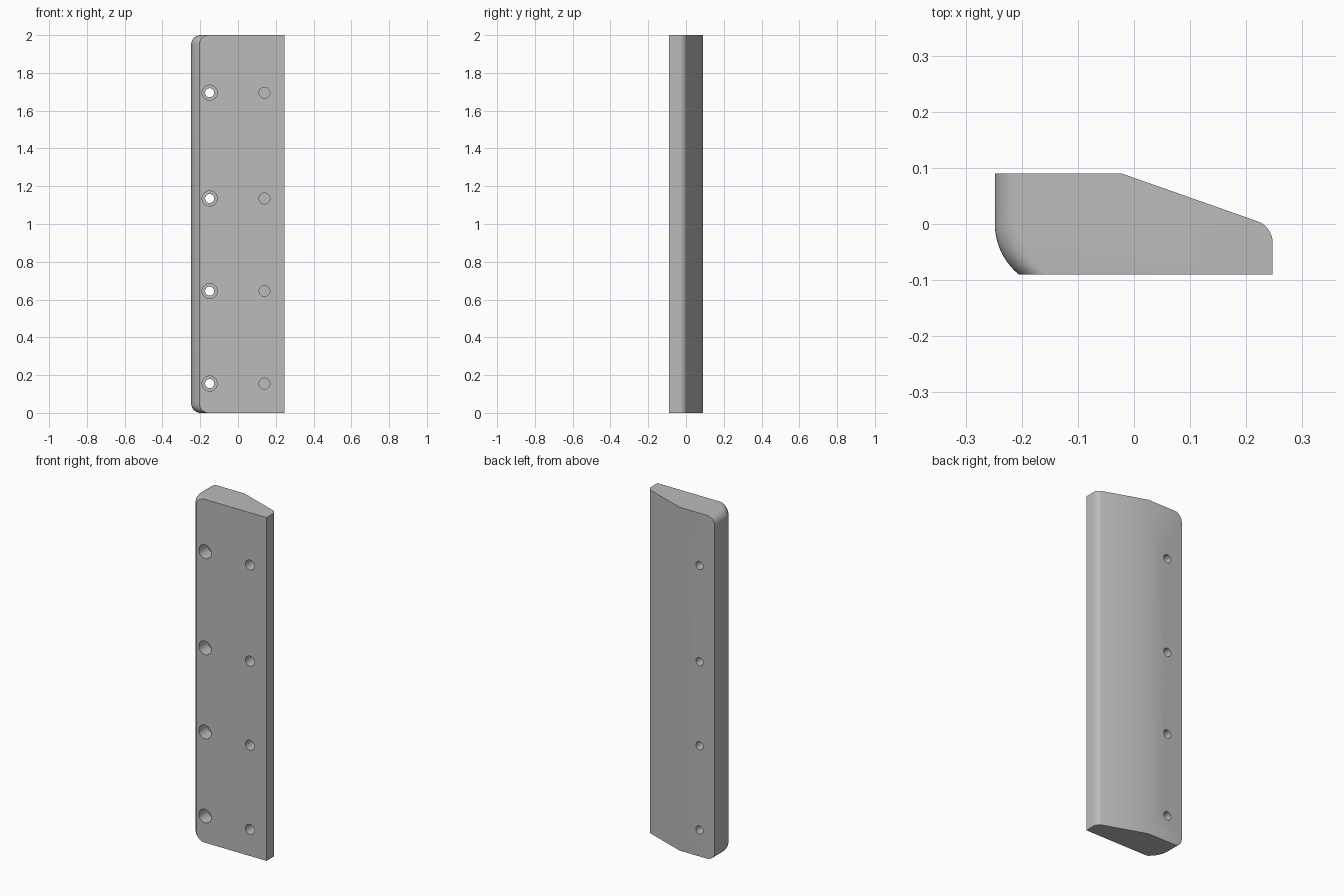
import bpy
import bmesh
from math import sin, cos, pi, radians
from mathutils import Matrix, Vector

HEIGHT = 2.0
BACK, FRONT = 0.09, -0.09
LEFT_X, RIGHT_X = -0.248, 0.247
CORNER = 0.05          # rounding of the two outer corners
HOLE_HEIGHTS = (0.155, 0.645, 1.135, 1.695)

cube = bpy.data.objects.get("Cube")
if cube:
    bpy.data.objects.remove(cube, do_unlink=True)

grey = bpy.data.materials.new("plain grey")
grey.use_nodes = True
colour = (0.5, 0.5, 0.5, 1)
grey.diffuse_color = colour
grey.node_tree.nodes["Principled BSDF"].inputs["Base Color"].default_value = colour


def new_object(name, bm):
    bmesh.ops.recalc_face_normals(bm, faces=bm.faces)
    mesh = bpy.data.meshes.new(name)
    bm.to_mesh(mesh)
    bm.free()
    mesh.materials.append(grey)
    obj = bpy.data.objects.new(name, mesh)
    bpy.context.collection.objects.link(obj)
    return obj


def arc(cx, cy, r, start, end, steps):
    angles = [radians(start + (end - start) * i / steps) for i in range(steps + 1)]
    return [(cx + r * cos(a), cy + r * sin(a)) for a in angles]


# Cross-section: the rounded outer edge slides inward near both ends
outer_edge = [(LEFT_X, BACK)] + arc(LEFT_X + 0.116, 0, 0.116, 180, 231, 10)
outer_edge[-1] = (outer_edge[-1][0], FRONT)
inner_edge = [(RIGHT_X, FRONT)] + arc(RIGHT_X - 0.04, -0.033, 0.04, 0, 70.4, 8)
inner_edge.append((-0.022, BACK))


def section(shift):
    return [(x + shift, y) for x, y in outer_edge] + inner_edge


# Stack of sections from bottom to top
steps = 10
angles = [pi / 2 * i / steps for i in range(steps + 1)]
bottom = [(CORNER * (1 - cos(a)), CORNER * (1 - sin(a))) for a in angles]
bottom.reverse()
levels = bottom + [(s, HEIGHT - z) for s, z in reversed(bottom)]

bm = bmesh.new()
rings = [[bm.verts.new((x, y, z)) for x, y in section(s)] for s, z in sorted(levels, key=lambda l: l[1])]
for low, high in zip(rings, rings[1:]):
    for i in range(len(low)):
        j = (i + 1) % len(low)
        bm.faces.new((low[i], low[j], high[j], high[i]))
bm.faces.new(rings[0])
bm.faces.new(rings[-1])
# Merge the strips of the flat faces
bmesh.ops.dissolve_limit(bm, angle_limit=radians(0.1), verts=bm.verts, edges=bm.edges)
panel = new_object("drilled_panel", bm)


# Drill cutters along y
def drill(bm, x, z, radius, y0, y1):
    turn = Matrix.Translation(Vector((x, (y0 + y1) / 2, z))) @ Matrix.Rotation(pi / 2, 4, "X")
    bmesh.ops.create_cone(bm, cap_ends=True, segments=32, radius1=radius,
                          radius2=radius, depth=y1 - y0, matrix=turn)


def cut(name, x, radius, y0, y1):
    bm = bmesh.new()
    for z in HOLE_HEIGHTS:
        drill(bm, x, z, radius, y0, y1)
    cutter = new_object(name, bm)
    cutter.hide_render = True
    mod = panel.modifiers.new(name, "BOOLEAN")
    mod.operation = "DIFFERENCE"
    mod.solver = "EXACT"
    mod.object = cutter
    bpy.context.view_layer.objects.active = panel
    bpy.ops.object.modifier_apply(modifier=mod.name)
    bpy.data.objects.remove(cutter, do_unlink=True)


cut("through_holes", -0.15, 0.024, -0.2, 0.2)
cut("counterbores", -0.15, 0.04, -0.2, -0.01)
cut("blind_holes", 0.14, 0.029, -0.2, -0.02)

# Smooth rounded areas, keep real edges sharp
bpy.ops.object.select_all(action="DESELECT")
panel.select_set(True)
bpy.context.view_layer.objects.active = panel
bpy.ops.object.shade_smooth_by_angle(angle=radians(30))
